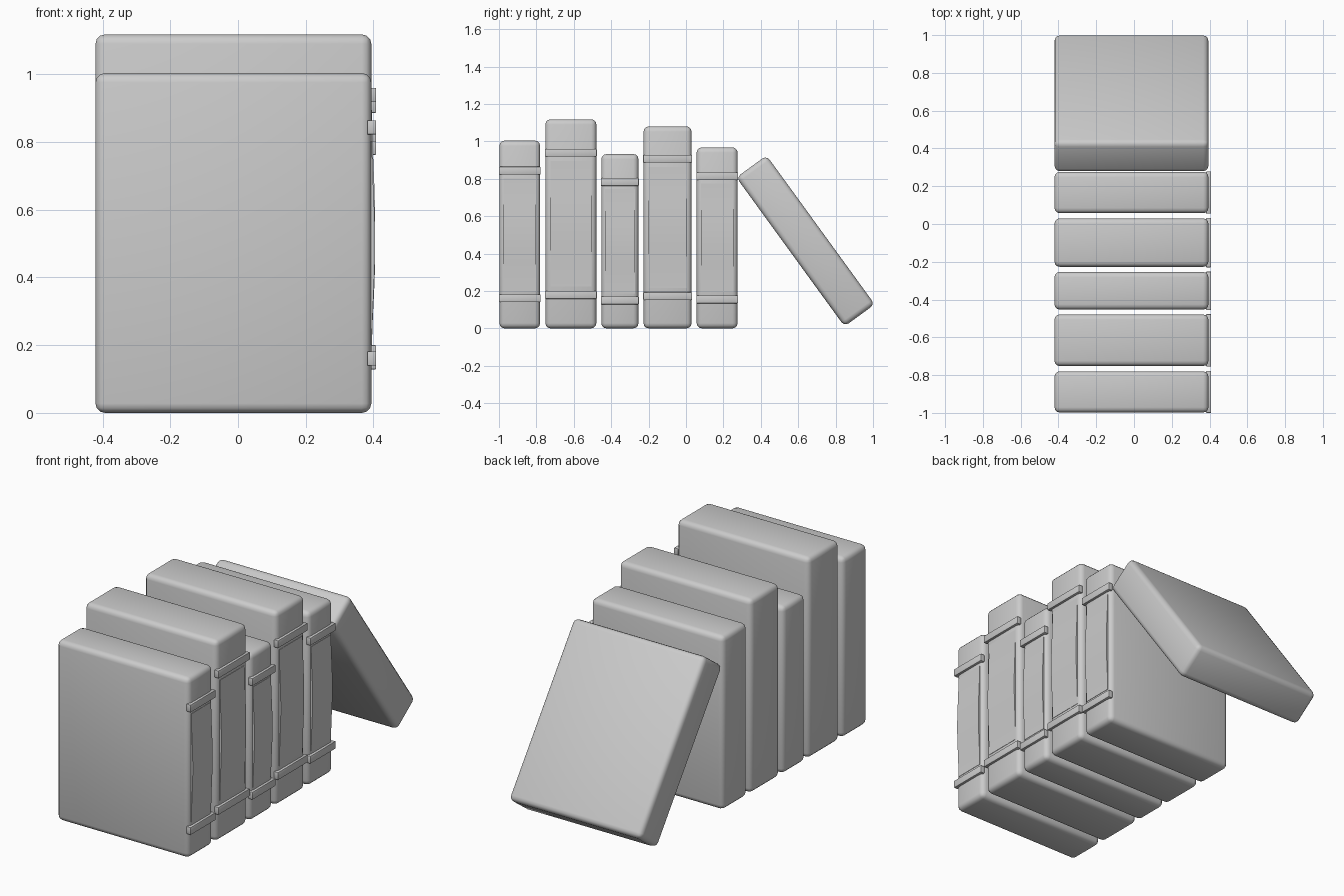
import bpy, bmesh, math

if "Cube" in bpy.data.objects:
    bpy.data.objects.remove(bpy.data.objects["Cube"])

X0, X1 = -0.421, 0.394      # fore-edge and spine planes
R = 0.028                   # rounded edge radius


def box(name, lo, hi, bevel=0.0, segments=3):
    """Box between two corners, origin at its centre, optionally rounded."""
    mid = [(a + b) / 2 for a, b in zip(lo, hi)]
    bm = bmesh.new()
    bmesh.ops.create_cube(bm, size=1)
    bmesh.ops.scale(bm, vec=[b - a for a, b in zip(lo, hi)], verts=bm.verts)
    if bevel:
        bmesh.ops.bevel(bm, geom=bm.edges[:], offset=bevel, segments=segments,
                        profile=0.5, affect='EDGES')
    return finish(name, bm, mid, bool(bevel))


def finish(name, bm, loc=(0, 0, 0), smooth=False):
    bmesh.ops.recalc_face_normals(bm, faces=bm.faces)
    me = bpy.data.meshes.new(name)
    bm.to_mesh(me)
    bm.free()
    ob = bpy.data.objects.new(name, me)
    ob.location = loc
    bpy.context.collection.objects.link(ob)
    if smooth:
        bpy.ops.object.select_all(action='DESELECT')
        ob.select_set(True)
        bpy.context.view_layer.objects.active = ob
        bpy.ops.object.shade_smooth_by_angle(angle=math.radians(40))
    return ob


def spine_panel(name, y0, y1, z0, z1, n=12):
    """Thin spine panel that bulges gently halfway up."""
    bm = bmesh.new()
    pts = [(X1 - 0.006, z0)]
    for i in range(n + 1):
        t = i / n
        pts.append((X1 + 0.002 + 0.009 * math.sin(math.pi * t) ** 2, z0 + (z1 - z0) * t))
    pts.append((X1 - 0.006, z1))
    face = bm.faces.new([bm.verts.new((x, y0, z)) for x, z in pts])
    ext = bmesh.ops.extrude_face_region(bm, geom=[face], use_keep_orig=True)
    verts = [g for g in ext['geom'] if isinstance(g, bmesh.types.BMVert)]
    bmesh.ops.translate(bm, vec=(0, y1 - y0, 0), verts=verts)
    return finish(name, bm, smooth=True)


# Upright books: front y, back y, height
books = [(-0.998, -0.780, 1.004), (-0.752, -0.479, 1.118), (-0.453, -0.254, 0.932),
         (-0.227, 0.030, 1.080), (0.057, 0.276, 0.968)]
for i, (y0, y1, h) in enumerate(books, 1):
    box(f"book_{i}_cover", (X0, y0, 0), (X1, y1, h), R)
    # raised bands across the spine
    for part, f in (("lower", 0.16), ("upper", 0.84)):
        box(f"book_{i}_{part}_band", (X1 - 0.012, y0 - 0.002, f * h - 0.021),
            (X1 + 0.014, y1 + 0.002, f * h + 0.021), 0.003, 2)
    # title panel between the bands
    inset = 0.1 * (y1 - y0)
    spine_panel(f"book_{i}_spine_panel", y0 + inset, y1 - inset, 0.2 * h, 0.8 * h)

# Leaning book, tilted against the row
lean = box("leaning_book", (X0, 0.639 - 0.1, 0.4675 - 0.492),
           (X1, 0.639 + 0.1, 0.4675 + 0.492), R)
lean.rotation_euler.x = math.radians(36)
